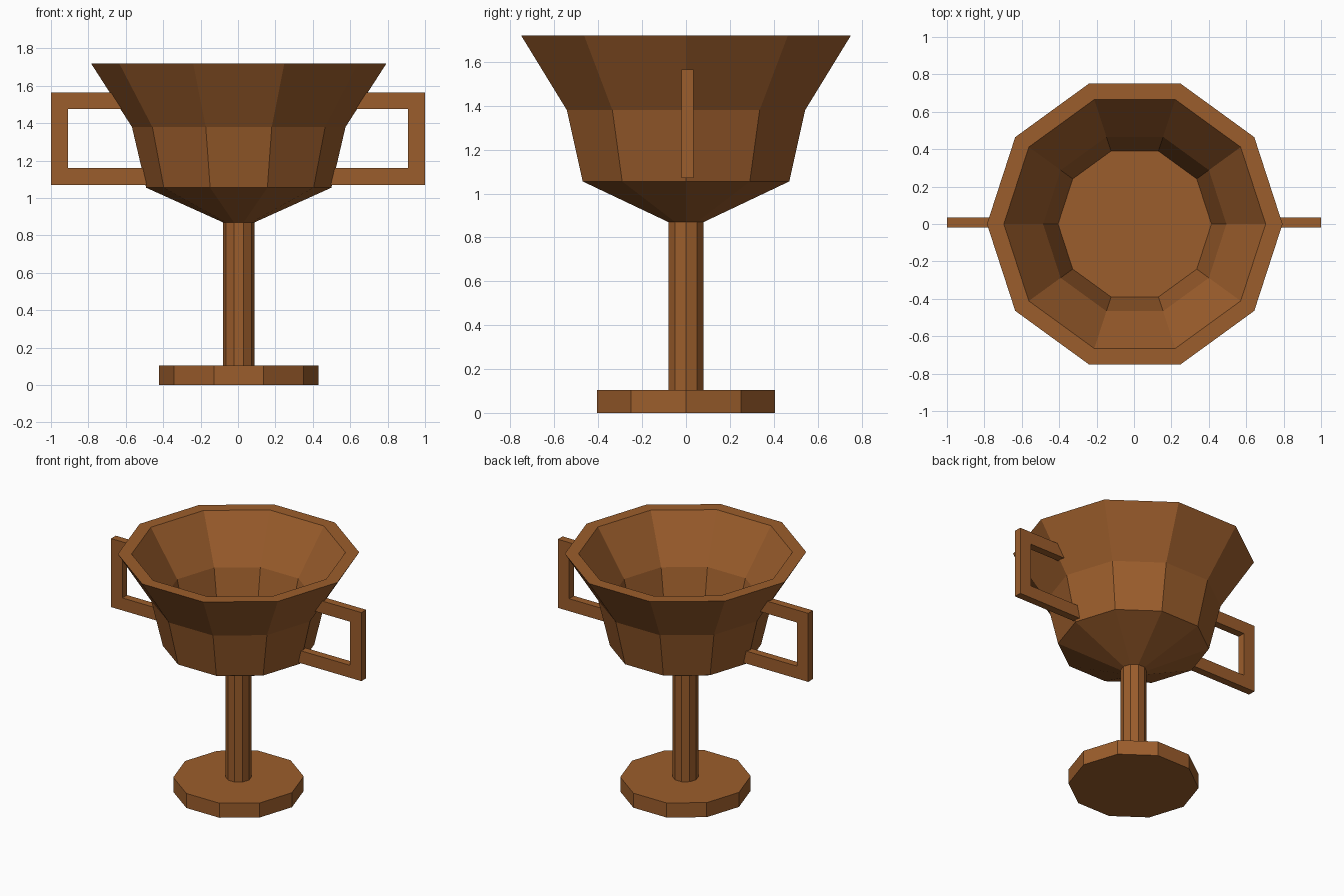
import bpy, bmesh, math

if "Cube" in bpy.data.objects:
    bpy.data.objects.remove(bpy.data.objects["Cube"])

SIDES = 10
CX = 0.004  # slight offset of the turned parts

wood = bpy.data.materials.new("brown")
wood.diffuse_color = (0.33, 0.11, 0.025, 1)
wood.use_nodes = True
wood.node_tree.nodes["Principled BSDF"].inputs["Base Color"].default_value = wood.diffuse_color


def finish(name, bm):
    bmesh.ops.recalc_face_normals(bm, faces=bm.faces)
    mesh = bpy.data.meshes.new(name)
    bm.to_mesh(mesh)
    bm.free()
    mesh.materials.append(wood)
    obj = bpy.data.objects.new(name, mesh)
    bpy.context.collection.objects.link(obj)
    return obj


def turned(name, profile):
    """Closed ten-sided solid from (radius, z) rings, capped at both ends."""
    bm = bmesh.new()
    rings = []
    for r, z in profile:
        rings.append([bm.verts.new((CX + r * math.cos(math.tau * i / SIDES),
                                    r * math.sin(math.tau * i / SIDES), z))
                      for i in range(SIDES)])
    for a, b in zip(rings, rings[1:]):
        for i in range(SIDES):
            j = (i + 1) % SIDES
            bm.faces.new((a[i], a[j], b[j], b[i]))
    bm.faces.new(rings[0])
    bm.faces.new(rings[-1])
    return finish(name, bm)


def handle(name, side):
    """Square C-shaped bar whose ends sink into the bowl wall."""
    outer = [(0.46, 1.07), (1.0, 1.07), (1.0, 1.565), (0.61, 1.565)]
    inner = [(0.46, 1.16), (0.91, 1.16), (0.91, 1.475), (0.61, 1.475)]
    bm = bmesh.new()
    grid = [[bm.verts.new((side * x, y, z)) for x, z in path]
            for path, y in ((outer, -0.02), (inner, -0.02), (inner, 0.034), (outer, 0.034))]
    for k in range(4):
        a, b = grid[k], grid[(k + 1) % 4]
        for i in range(3):
            bm.faces.new((a[i], a[i + 1], b[i + 1], b[i]))
    for end in (0, 3):
        bm.faces.new([row[end] for row in grid])
    return finish(name, bm)


# Foot and stem
turned("base", [(0.427, 0), (0.427, 0.105)])
turned("stem", [(0.085, 0.10), (0.085, 0.88)])

# Bowl: outside from the stem up, over the rim, then down to the inner floor
turned("bowl", [(0.085, 0.87), (0.495, 1.055), (0.571, 1.38), (0.79, 1.72),
                (0.70, 1.72), (0.49, 1.40), (0.41, 1.08)])

# Handles
handle("right_handle", 1)
handle("left_handle", -1)
